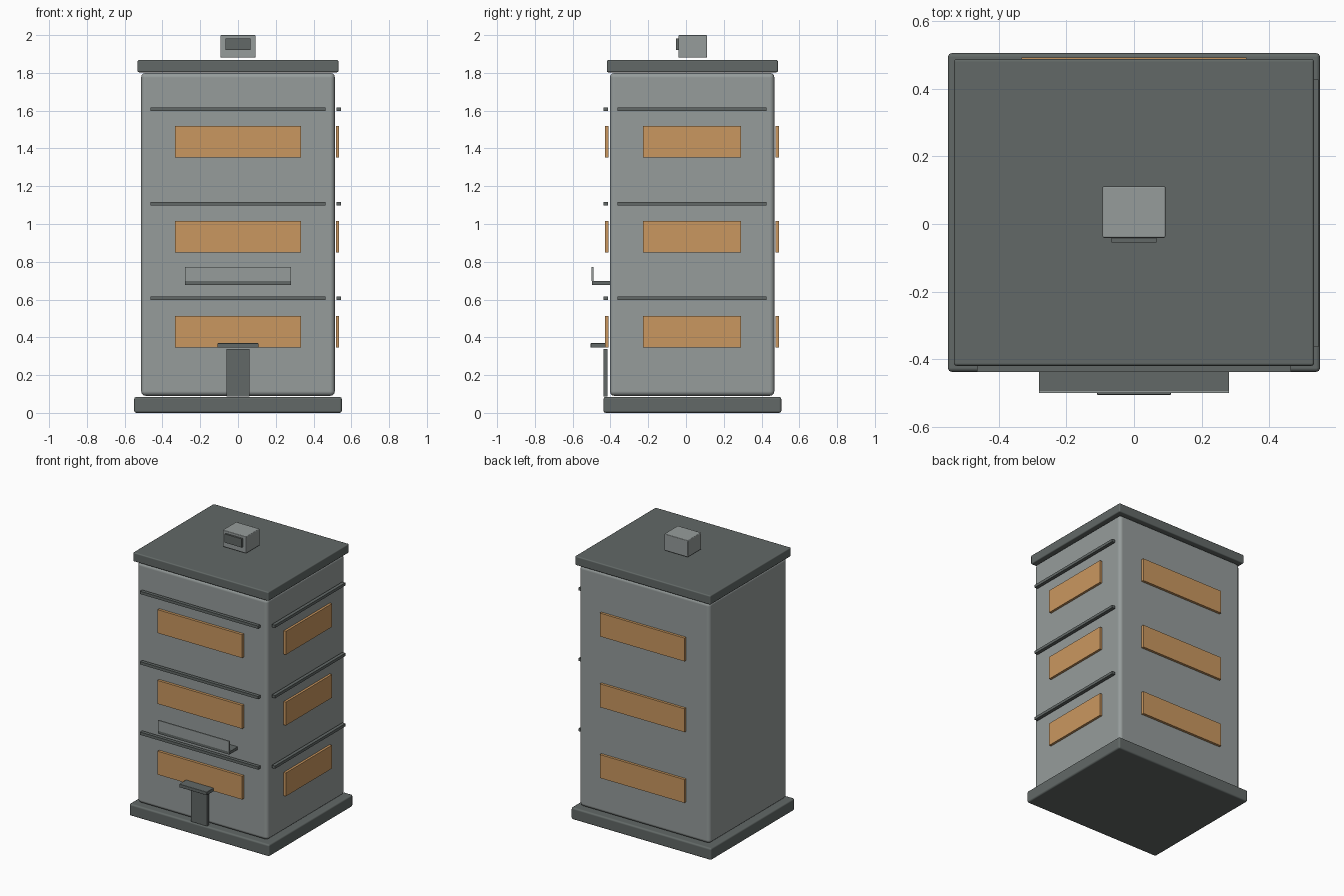
import bpy
import math

cube = bpy.data.objects.get("Cube")
if cube:
    bpy.data.objects.remove(cube, do_unlink=True)


def material(name, rgb):
    mat = bpy.data.materials.new(name)
    mat.use_nodes = True
    color = (*rgb, 1.0)
    mat.diffuse_color = color
    bsdf = mat.node_tree.nodes["Principled BSDF"]
    bsdf.inputs["Base Color"].default_value = color
    bsdf.inputs["Roughness"].default_value = 0.8
    return mat


WALL = material("pale grey wall", (0.305, 0.335, 0.33))
TRIM = material("dark grey trim", (0.122, 0.14, 0.135))
GLOW = material("warm window", (0.59, 0.31, 0.115))


def box(name, x, y, z, mat, bevel=0.0, segments=2):
    """Box spanning the given (low, high) ranges, with optional rounded edges."""
    spans = (x, y, z)
    bpy.ops.mesh.primitive_cube_add(size=1, location=[(a + b) / 2 for a, b in spans])
    obj = bpy.context.object
    obj.name = name
    obj.scale = [b - a for a, b in spans]
    bpy.ops.object.transform_apply(location=False, rotation=False, scale=True)
    obj.data.materials.append(mat)
    if bevel:
        bpy.ops.object.shade_smooth_by_angle(angle=math.radians(40))
        mod = obj.modifiers.new("rounded edges", "BEVEL")
        mod.width = bevel
        mod.segments = segments
        mod.harden_normals = True
    return obj


def wide(half):
    return (-half, half)


# Main masses
box("base_slab", wide(0.55), (-0.437, 0.505), (0, 0.085), TRIM, 0.012)
box("tower_body", wide(0.513), (-0.403, 0.468), (0.09, 1.80), WALL, 0.025, 3)
box("roof_slab", wide(0.532), (-0.419, 0.487), (1.803, 1.868), TRIM, 0.008)

# Windows and ledges on each floor
PANES = 5
PANE_WIDTH = 0.666 / PANES
for floor in range(3):
    lift = floor * 0.5025
    glass_z = (0.347 + lift, 0.513 + lift)
    ledge_z = (0.597 + 0.5 * floor, 0.617 + 0.5 * floor)
    for side, y in (("front", (-0.429, -0.41)), ("back", (0.474, 0.492))):
        for i in range(PANES):
            left = -0.333 + i * PANE_WIDTH
            box(f"{side}_window_{floor}_{i}", (left, left + PANE_WIDTH), y, glass_z, GLOW)
    box(f"side_window_{floor}", (0.518, 0.535), (-0.227, 0.29), glass_z, GLOW)
    box(f"front_ledge_{floor}", wide(0.464), (-0.437, -0.413), ledge_z, TRIM)
    box(f"side_ledge_{floor}", (0.521, 0.545), (-0.363, 0.427), ledge_z, TRIM)

# Balcony
box("balcony_floor", wide(0.28), (-0.497, -0.403), (0.678, 0.698), TRIM)
box("balcony_parapet", wide(0.28), (-0.499, -0.49), (0.698, 0.773), WALL)

# Entrance
box("entrance_door", wide(0.062), (-0.436, -0.415), (0.088, 0.337), TRIM)
box("entrance_canopy", wide(0.109), (-0.505, -0.423), (0.345, 0.369), TRIM, 0.003)

# Rooftop unit with its vent
box("rooftop_unit", wide(0.093), (-0.041, 0.112), (1.881, 2.0), WALL, 0.005)
box("rooftop_vent", wide(0.067), (-0.054, -0.041), (1.922, 1.983), TRIM)
